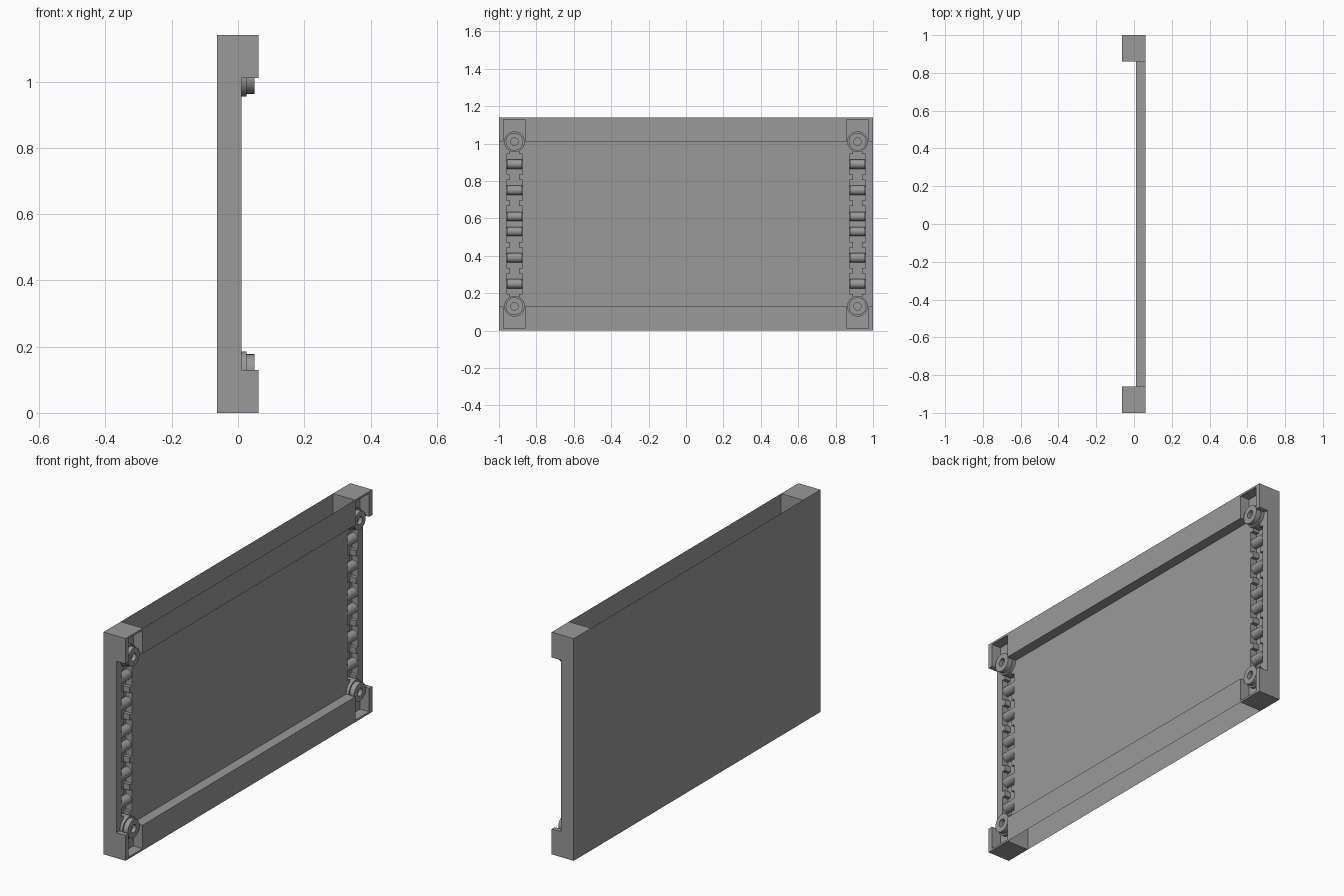
import bpy, bmesh, math

if "Cube" in bpy.data.objects:
    bpy.data.objects.remove(bpy.data.objects["Cube"])

MID = 0.57      # half height; all meshes are built around the panel centre
BACK, FACE, FRONT = -0.063, 0.01, 0.062
INNER = 0.86    # where the end frames meet the panel

grey = bpy.data.materials.new("dark_grey")
grey.diffuse_color = (0.32, 0.32, 0.32, 1)
grey.use_nodes = True
grey.node_tree.nodes["Principled BSDF"].inputs["Base Color"].default_value = grey.diffuse_color


def add_object(name, bm, mirror=(False, False, False), smooth=False):
    bmesh.ops.recalc_face_normals(bm, faces=bm.faces)
    me = bpy.data.meshes.new(name)
    bm.to_mesh(me)
    bm.free()
    me.materials.append(grey)
    ob = bpy.data.objects.new(name, me)
    bpy.context.collection.objects.link(ob)
    ob.location.z = MID
    if any(mirror):
        m = ob.modifiers.new("mirror", 'MIRROR')
        m.use_axis = mirror
        m.use_mirror_merge = False
    if smooth:
        bpy.ops.object.select_all(action='DESELECT')
        bpy.context.view_layer.objects.active = ob
        ob.select_set(True)
        bpy.ops.object.shade_smooth_by_angle(angle=math.radians(35))
    return ob


def box_bm(x, y, z):
    bm = bmesh.new()
    bmesh.ops.create_cube(bm, size=1)
    for v in bm.verts:
        for i, (a, b) in enumerate((x, y, z)):
            v.co[i] = a if v.co[i] < 0 else b
    return bm


def cut(ob, x, y, z):
    """Carve a box out of an object and remove the cutter."""
    c = add_object("cutter", box_bm(x, y, z))
    c.hide_render = True
    m = ob.modifiers.new("cut", 'BOOLEAN')
    m.operation, m.object, m.solver = 'DIFFERENCE', c, 'EXACT'
    bpy.context.view_layer.update()
    dg = bpy.context.evaluated_depsgraph_get()
    ob.data = bpy.data.meshes.new_from_object(ob.evaluated_get(dg))
    ob.modifiers.clear()
    bpy.data.objects.remove(c)


def strip(name, profile):
    """Open sheet: an x,z profile swept along y."""
    bm = bmesh.new()
    rows = [[bm.verts.new((x, y, z)) for x, z in profile] for y in (-INNER, INNER)]
    for i in range(len(profile) - 1):
        bm.faces.new((rows[0][i], rows[0][i + 1], rows[1][i + 1], rows[1][i]))
    return add_object(name, bm)


def lathe(name, profile, centre, mirror, axis, segs=32):
    """Turn a (radius, along) profile around the x or y axis."""
    bm = bmesh.new()
    vs = [bm.verts.new((a, r, 0) if axis == 'X' else (r, a, 0)) for r, a in profile]
    es = [bm.edges.new(p) for p in zip(vs, vs[1:])]
    bmesh.ops.spin(bm, geom=vs + es, cent=(0, 0, 0), steps=segs, angle=2 * math.pi,
                   axis=(1, 0, 0) if axis == 'X' else (0, 1, 0))
    bmesh.ops.remove_doubles(bm, verts=bm.verts, dist=1e-5)
    bmesh.ops.translate(bm, verts=bm.verts, vec=centre)
    return add_object(name, bm, mirror, smooth=True)


# Hollow panel: open at top and bottom
strip("back_sheet", [(BACK, -MID), (BACK, MID)])
strip("front_sheet", [(FRONT, -MID), (FRONT, -0.44), (FACE, -0.44),
                      (FACE, 0.44), (FRONT, 0.44), (FRONT, MID)])

# End frame with corner pockets and a stepped roller channel
frame = add_object("end_frame", box_bm((BACK, FRONT), (INNER, 1), (-MID, MID)))
cut(frame, (FACE, 0.1), (0.8, 1.1), (-0.44, 0.44))
for s in (-1, 1):
    cut(frame, (FACE, 0.1), (INNER + 0.002, 0.975), sorted((s * 0.4, s * 0.56)))
cut(frame, (-0.025, 0.1), (0.892, 0.942), (-0.4, 0.4))
for lo, hi in ((-0.375, -0.265), (-0.235, -0.125), (-0.095, 0.095),
               (0.125, 0.235), (0.265, 0.375)):
    cut(frame, (-0.025, 0.1), (0.874, 0.96), (lo, hi))
m = frame.modifiers.new("mirror", 'MIRROR')
m.use_axis = (False, True, False)

# Stepped corner bosses with a centre hole
lathe("corner_boss", [(0.055, -0.024), (0.055, 0.025), (0.047, 0.025), (0.047, 0.05),
                      (0.02, 0.05), (0.02, 0.03), (0, 0.03)],
      (0, 0.917, 0.44), (False, True, True), 'X')

# Rollers in the channels
for i, z in enumerate((0.04, 0.18, 0.32)):
    lathe("roller_%d" % (i + 1), [(0, 0.876), (0.025, 0.876), (0.025, 0.958), (0, 0.958)],
          (-0.015, 0, z), (False, True, True), 'Y', 20)
